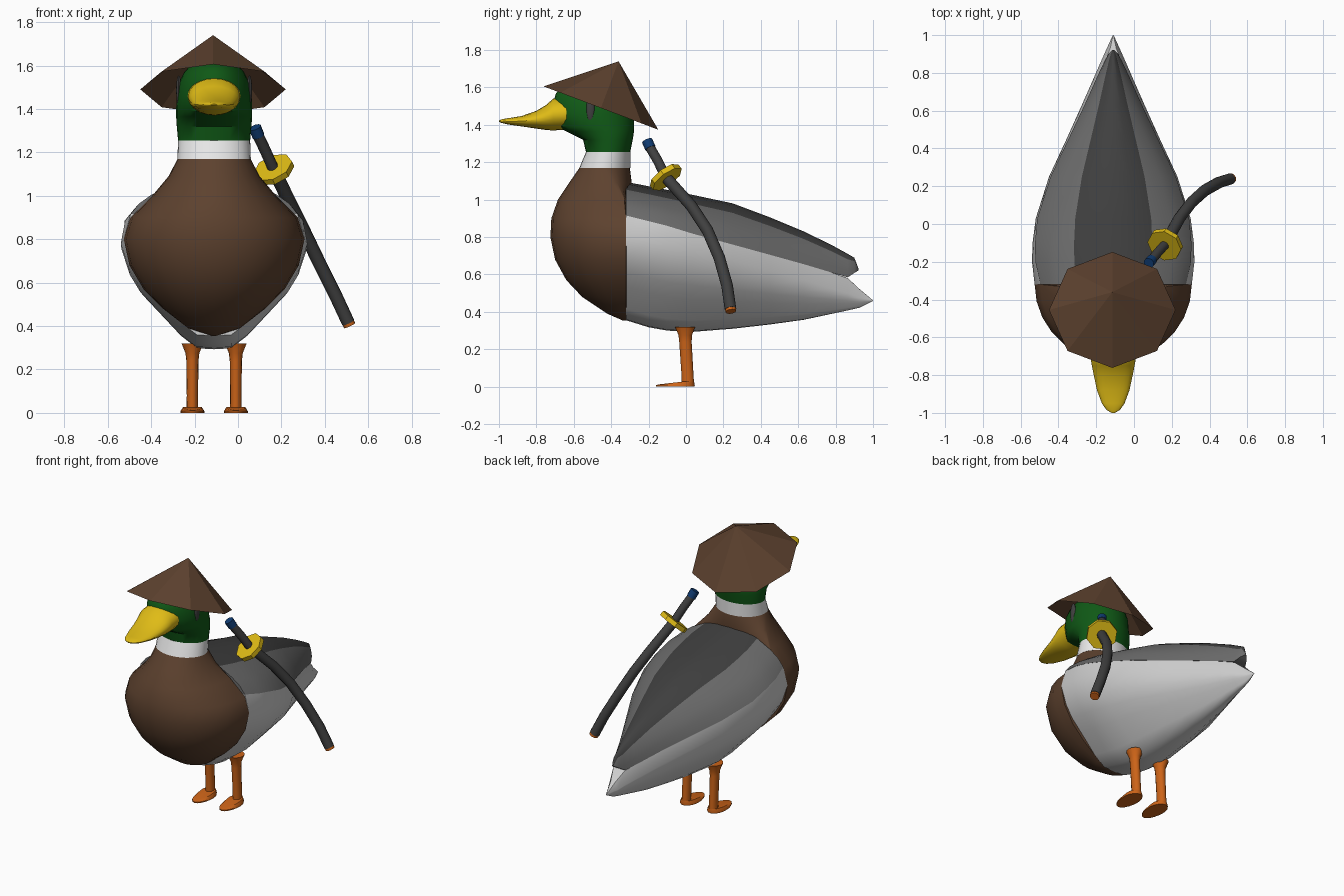
import bpy, bmesh, math
from mathutils import Vector, Matrix

CX = -0.11  # bird's centre line


def mat(name, r, g, b):
    m = bpy.data.materials.new(name)
    m.diffuse_color = (r, g, b, 1)
    return m


BROWN = mat("brown", 0.11, 0.054, 0.028)
GREEN = mat("green", 0.005, 0.10, 0.008)
YELLOW = mat("yellow", 0.74, 0.50, 0.008)
ORANGE = mat("orange", 0.60, 0.125, 0.009)
DARK = mat("dark grey", 0.05, 0.05, 0.05)
MID = mat("mid grey", 0.15, 0.15, 0.15)
LIGHT = mat("light grey", 0.62, 0.62, 0.62)
WHITE = mat("white", 0.80, 0.80, 0.80)
BLUE = mat("blue", 0.005, 0.045, 0.17)


def finish(name, bm, mats, angle=40):
    bmesh.ops.remove_doubles(bm, verts=bm.verts, dist=1e-5)
    bmesh.ops.recalc_face_normals(bm, faces=bm.faces)
    me = bpy.data.meshes.new(name)
    bm.to_mesh(me)
    bm.free()
    for m in mats:
        me.materials.append(m)
    if angle:
        me.shade_smooth()
        me.set_sharp_from_angle(angle=math.radians(angle))
    ob = bpy.data.objects.new(name, me)
    bpy.context.scene.collection.objects.link(ob)
    return ob


def loft(name, rings, mats, angle=40, rule=None):
    """Skin closed rings of equal length and cap both ends."""
    bm = bmesh.new()
    vs = [[bm.verts.new(p) for p in r] for r in rings]
    n = len(vs[0])
    for a, b in zip(vs, vs[1:]):
        for i in range(n):
            j = (i + 1) % n
            f = bm.faces.new((a[i], a[j], b[j], b[i]))
            if rule:
                f.material_index = rule(i, n)
    bm.faces.new(vs[0])
    bm.faces.new(vs[-1])
    return finish(name, bm, mats, angle)


def oval(x, z, front, mid, back, w, n=28):
    """Horizontal ring with separate front and back depth."""
    out = []
    for k in range(n):
        a = 2 * math.pi * k / n
        s = math.sin(a)
        out.append((x + w * math.cos(a), mid + s * ((back - mid) if s > 0 else (mid - front)), z))
    return out


def section(y, half):
    """Mirror a half profile, listed bottom to top, into a ring at y."""
    return [(CX + x, y, z) for x, z in half] + [(CX - x, y, z) for x, z in reversed(half)]


# breast: z, front, middle, back, half width
breast = [(0.355, -0.34, -0.32, -0.315, 0.01), (0.39, -0.42, -0.32, -0.315, 0.12),
          (0.48, -0.555, -0.32, -0.315, 0.235), (0.57, -0.64, -0.32, -0.315, 0.325),
          (0.68, -0.70, -0.32, -0.315, 0.39), (0.80, -0.725, -0.32, -0.315, 0.416),
          (0.90, -0.72, -0.32, -0.315, 0.385), (1.0, -0.685, -0.33, -0.31, 0.285),
          (1.09, -0.625, -0.39, -0.29, 0.21), (1.17, -0.57, -0.435, -0.30, 0.168)]
loft("breast", [oval(CX, *r) for r in breast], [BROWN])

# white neck band
band = [(1.17, -0.57, -0.435, -0.298, 0.169), (1.255, -0.535, -0.415, -0.298, 0.166)]
loft("neck_band", [oval(CX, *r) for r in band], [WHITE])

# head
head = [(1.255, -0.535, -0.415, -0.298, 0.166), (1.32, -0.55, -0.415, -0.285, 0.172),
        (1.365, -0.64, -0.43, -0.278, 0.175), (1.39, -0.69, -0.45, -0.278, 0.175),
        (1.46, -0.71, -0.46, -0.28, 0.173), (1.52, -0.71, -0.47, -0.30, 0.162),
        (1.57, -0.695, -0.47, -0.33, 0.138), (1.605, -0.65, -0.47, -0.37, 0.105),
        (1.625, -0.57, -0.47, -0.41, 0.05)]
loft("head", [oval(CX, *r) for r in head], [GREEN])

# beak: y, half width, bottom, top
beak = [(-0.64, 0.122, 1.375, 1.545), (-0.71, 0.12, 1.37, 1.54), (-0.75, 0.113, 1.373, 1.505),
        (-0.80, 0.103, 1.38, 1.475), (-0.88, 0.086, 1.392, 1.447), (-0.95, 0.06, 1.402, 1.436),
        (-0.985, 0.035, 1.41, 1.43), (-1.0, 0.008, 1.417, 1.423)]
rings = []
for y, w, lo, hi in beak:
    rings.append([(CX + w * math.cos(a), y, (lo + hi) / 2 + (hi - lo) / 2 * math.sin(a))
                  for a in (2 * math.pi * k / 20 for k in range(20))])
loft("beak", rings, [YELLOW])

# eyes: thin upright ovals on the sides of the head
for side, s in (("left", -1), ("right", 1)):
    bm = bmesh.new()
    m = Matrix.Translation((CX + s * 0.163, -0.51, 1.485)) @ Matrix.Diagonal((0.012, 0.023, 0.07, 1))
    bmesh.ops.create_uvsphere(bm, u_segments=12, v_segments=8, radius=1, matrix=m)
    finish(side + "_eye", bm, [DARK])

# rear body: y, half width, bottom, widest height, wing edge height, wing edge half width
body = [(-0.32, 0.416, 0.355, 0.80, 0.915, 0.385), (-0.2, 0.43, 0.318, 0.78, 0.885, 0.41),
        (-0.1, 0.427, 0.30, 0.755, 0.86, 0.412), (0.03, 0.41, 0.293, 0.73, 0.82, 0.40),
        (0.25, 0.34, 0.31, 0.675, 0.76, 0.33), (0.45, 0.247, 0.333, 0.62, 0.705, 0.235),
        (0.63, 0.166, 0.358, 0.57, 0.655, 0.15), (0.78, 0.10, 0.39, 0.525, 0.61, 0.083),
        (0.865, 0.063, 0.408, 0.50, 0.58, 0.042), (0.93, 0.034, 0.423, 0.475, 0.52, 0.016),
        (1.0, 0.002, 0.458, 0.46, 0.462, 0.001)]
shape = [(0.0, 0), (0.19, 0.01), (0.37, 0.14), (0.63, 0.4), (0.80, 0.57), (0.91, 0.74), (1, 1)]
rings = []
for y, w, zb, zw, ze, we in body:
    half = [(w * fx, zb + (zw - zb) * fz) for fx, fz in shape]
    rings.append(section(y, half + [(we, ze), (0, ze + 0.01 * w)]))
loft("rear_body", rings, [LIGHT], 50)

# folded wings: y, half width, edge height, ridge height
wings = [(-0.32, 0.385, 0.915, 1.095), (-0.2, 0.412, 0.885, 1.072), (-0.1, 0.414, 0.86, 1.052),
         (0.03, 0.402, 0.82, 1.027), (0.25, 0.332, 0.76, 0.98), (0.45, 0.237, 0.705, 0.905),
         (0.63, 0.152, 0.655, 0.83), (0.78, 0.085, 0.61, 0.757), (0.865, 0.045, 0.585, 0.71),
         (0.90, 0.026, 0.608, 0.69), (0.922, 0.004, 0.622, 0.632)]
cap = [(1, 0), (0.9, 0.27), (0.75, 0.50), (0.5, 0.77), (0.25, 0.94), (0, 1)]
rings = [section(y, [(w * fx, ze + (zt - ze) * fz) for fx, fz in cap]) for y, w, ze, zt in wings]
loft("folded_wings", rings, [MID, DARK], 50, lambda i, n: 1 if 3 <= i <= 7 else 0)

# hat: open eight-sided cone, tilted back
bm = bmesh.new()
T = Matrix.Translation((CX - 0.005, -0.455, 1.49)) @ Matrix.Rotation(math.radians(-20.7), 4, 'X')
tip = bm.verts.new(T @ Vector((0, 0, 0.267)))
rim = [bm.verts.new(T @ Vector((0.335 * math.sin(k * math.pi / 4), 0.328 * math.cos(k * math.pi / 4), 0)))
       for k in range(8)]
for k in range(8):
    bm.faces.new((tip, rim[(k + 1) % 8], rim[k]))
finish("straw_hat", bm, [BROWN], 0)

# legs and feet
for side, x in (("left", -0.21), ("right", -0.01)):
    leg = [(0.01, 0.01, 0.034, 0.027), (0.08, 0.007, 0.033, 0.026), (0.24, -0.003, 0.034, 0.028),
           (0.275, -0.004, 0.037, 0.032), (0.32, -0.005, 0.055, 0.05)]
    loft(side + "_leg", [oval(x, z, y - d, y, y + d, w, 14) for z, y, d, w in leg], [ORANGE])
    foot = [oval(x, 0, -0.16, -0.04, 0.045, 0.055, 20), oval(x, 0.008, -0.16, -0.04, 0.047, 0.055, 20)]
    top = [(px, py, 0.012 + 0.016 * min(1, max(0, (py + 0.15) / 0.14)))
           for px, py, _ in oval(x, 0, -0.145, -0.03, 0.043, 0.044, 20)]
    loft(side + "_foot", foot + [top], [ORANGE])

# sword: tube along a curved path
path = [Vector(p) for p in ((0.078, -0.208, 1.315), (0.094, -0.19, 1.275), (0.125, -0.152, 1.21),
                            (0.165, -0.108, 1.12), (0.24, 0.03, 0.965), (0.305, 0.115, 0.835),
                            (0.375, 0.178, 0.69), (0.45, 0.22, 0.54), (0.508, 0.238, 0.415),
                            (0.514, 0.24, 0.402))]


def tube(name, pts, r, m, n=10):
    rings = []
    for i, p in enumerate(pts):
        d = (pts[min(i + 1, len(pts) - 1)] - pts[max(i - 1, 0)]).normalized()
        u = d.cross(Vector((1, 0, 0))).normalized()
        v = d.cross(u)
        rings.append([p + r * (u * math.cos(a) + v * math.sin(a))
                      for a in (2 * math.pi * k / n for k in range(n))])
    return loft(name, rings, [m], 40)


tube("sword_pommel", path[:2], 0.029, BLUE)
tube("sword_handle", path[1:4], 0.026, DARK)
tube("sword_scabbard", path[3:9], 0.031, DARK)
tube("sword_end_cap", path[8:], 0.029, ORANGE)
axis = (path[4] - path[2]).normalized()
tube("sword_guard", [path[3] - axis * 0.015, path[3] + axis * 0.015], 0.095, YELLOW, 8)
